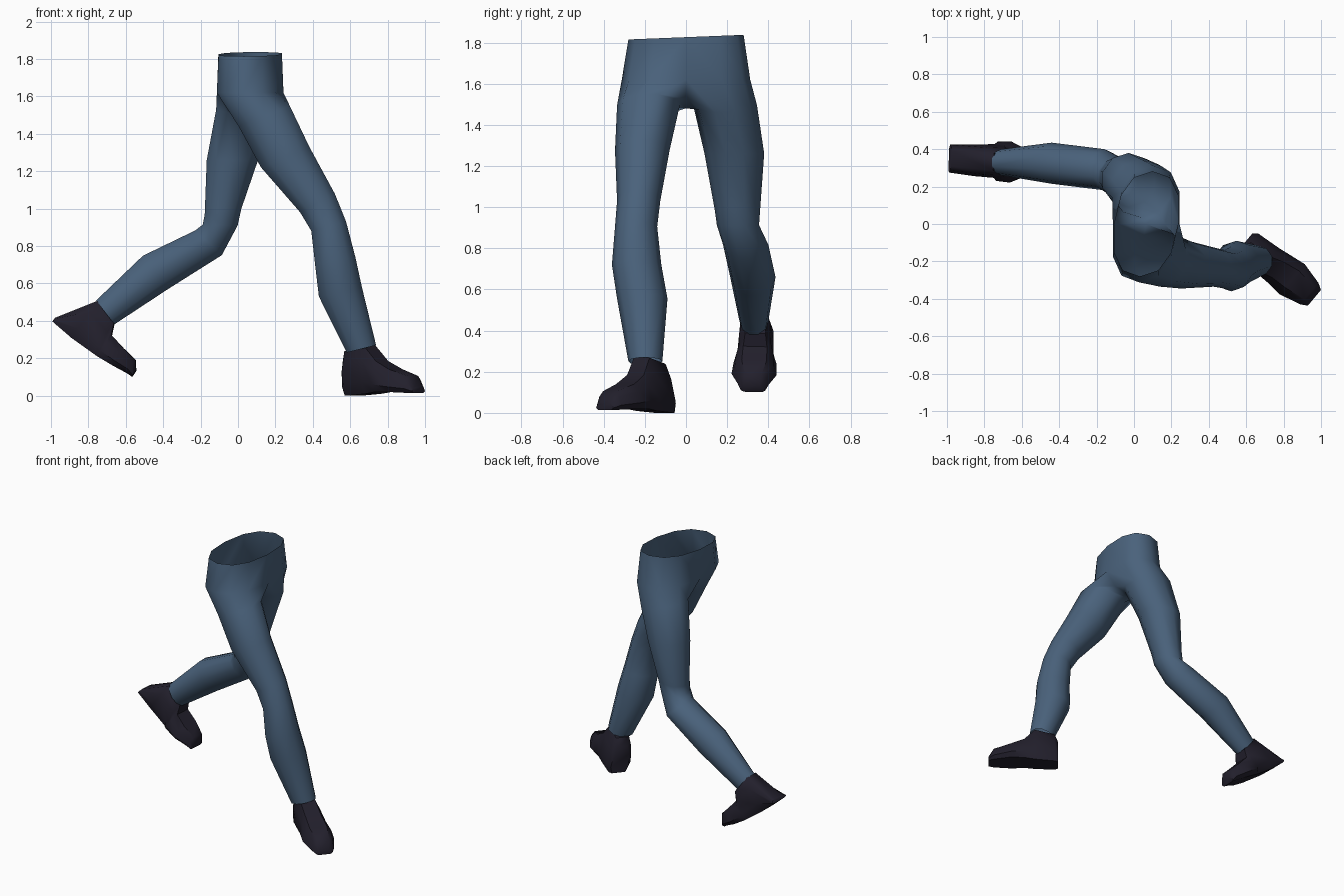
import bpy, bmesh, math
from mathutils import Vector as V

if "Cube" in bpy.data.objects:
    bpy.data.objects.remove(bpy.data.objects["Cube"])


def material(name, rgb):
    m = bpy.data.materials.new(name)
    m.diffuse_color = (*rgb, 1)
    m.use_nodes = True
    m.node_tree.nodes["Principled BSDF"].inputs["Base Color"].default_value = m.diffuse_color
    return m


denim = material("blue denim", (.068, .122, .2))
leather = material("dark leather", (.016, .014, .025))


def finish(name, bm, mat, angle):
    bmesh.ops.remove_doubles(bm, verts=bm.verts[:], dist=.0005)
    bmesh.ops.recalc_face_normals(bm, faces=bm.faces[:])
    me = bpy.data.meshes.new(name)
    bm.to_mesh(me)
    bm.free()
    me.materials.append(mat)
    ob = bpy.data.objects.new(name, me)
    bpy.context.collection.objects.link(ob)
    bpy.context.view_layer.objects.active = ob
    ob.select_set(True)
    bpy.ops.object.shade_smooth_by_angle(angle=math.radians(angle))
    ob.select_set(False)


def bridge(bm, a, b, closed=True):
    n = len(a)
    for i in range(n if closed else n - 1):
        j = (i + 1) % n
        bm.faces.new((a[i], a[j], b[j], b[i]))


# Trousers: each leg ring is (back x, back z, front x, front z, outer y, inner y)
near_leg = [(.0, 1.44, .28, 1.55, -.335, -.03), (.12, 1.22, .385, 1.33, -.345, -.08),
            (.33, .98, .52, 1.08, -.335, -.125), (.39, .88, .58, .93, -.345, -.14),
            (.41, .70, .63, .74, -.36, -.12), (.43, .53, .665, .58, -.335, -.09),
            (.58, .23, .74, .27, -.28, -.115)]
far_leg = [(-.12, 1.53, .20, 1.46, .345, .035), (-.17, 1.26, .11, 1.26, .38, .09),
           (-.18, .97, .02, 1.0, .36, .14), (-.19, .915, .0, .91, .355, .15),
           (-.23, .885, -.085, .75, .40, .18), (-.51, .75, -.37, .57, .435, .215),
           (-.76, .51, -.66, .38, .40, .26)]
ANG = [math.radians(-108 + 36 * k) for k in range(10)]


def half_ring(side, rx, ry, z):
    """Seven points of a rounded waist outline, front middle to back middle."""
    pts = []
    for a in ANG[:7]:
        b = a / 1.2
        c, s = abs(math.cos(b)) ** .85, math.copysign(abs(math.sin(b)) ** .85, b)
        if abs(math.cos(b)) < 1e-5:
            c = 0
        y = side * ry * c
        pts.append(V((.065 - rx * s + .12 * y, y, z + .04 * (y + .1) * (z > 1.7))))
    return pts


bm = bmesh.new()
for side, leg in ((-1, near_leg), (1, far_leg)):
    waist = [bm.verts.new(p) for p in half_ring(side, .17, .28, 1.822)]
    hip_pts = half_ring(side, .178, .312, 1.62)
    front, back = hip_pts[0], hip_pts[6]
    # crotch saddle closes the leg opening
    for t in (.22, .5, .78):
        p = back.lerp(front, t)
        p.z -= .14 * math.sin(math.pi * t)
        hip_pts.append(p)
    prev = [bm.verts.new(p) for p in hip_pts]
    bridge(bm, waist, prev[:7], False)
    for bx, bz, fx, fz, yo, yi in leg:
        c = V(((bx + fx) / 2, (yo + yi) / 2, (bz + fz) / 2))
        f = V(((fx - bx) / 2, 0, (fz - bz) / 2))
        o = V((0, (yo - yi) / 2, 0))
        ring = [bm.verts.new(c - f * math.sin(a) * 1.03 + o * math.cos(a)) for a in ANG]
        bridge(bm, prev, ring)
        prev = ring
finish("trousers", bm, denim, 60)


# Shoes: lofted sections (distance from heel, half width, bottom, top, sideways shift of top)
def shoe(name, heel, toe, up, sections):
    d = (V(toe) - V(heel)).normalized()
    w = V(up).cross(d).normalized()
    up = d.cross(w)
    bm = bmesh.new()
    prev = None
    for u, hw, zb, zt, sh in sections:
        half = [(.75, 0), (1, .25), (.85, .7), (.55, 1)]
        prof = half + [(-x, z) for x, z in reversed(half)]
        ring = [bm.verts.new(V(heel) + d * u + w * (x * hw + sh * z) + up * (zb + (zt - zb) * z))
                for x, z in prof]
        if prev:
            bridge(bm, prev, ring)
        else:
            bm.faces.new(ring)
        prev = ring
    bm.faces.new(prev)
    finish(name, bm, leather, 45)


shoe("near_shoe", (.60, -.09, 0), (.965, -.395, 0), (0, 0, 1),
     [(0, .06, .0, .18, -.03), (.025, .08, .0, .238, -.035), (.16, .09, .01, .268, -.03),
      (.23, .095, .02, .185, -.01), (.32, .105, .02, .14, 0), (.44, .075, .015, .105, 0),
      (.475, .055, .015, .05, 0)])
shoe("far_shoe", (-.99, .35, .395), (-.565, .325, .1), (.57, 0, .82),
     [(0, .075, 0, .025, 0), (.134, .085, -.014, .227, -.01), (.275, .09, -.016, .18, 0),
      (.30, .105, -.016, .12, 0), (.39, .11, -.01, .1, 0), (.48, .075, 0, .085, 0),
      (.515, .06, 0, .04, 0)])
